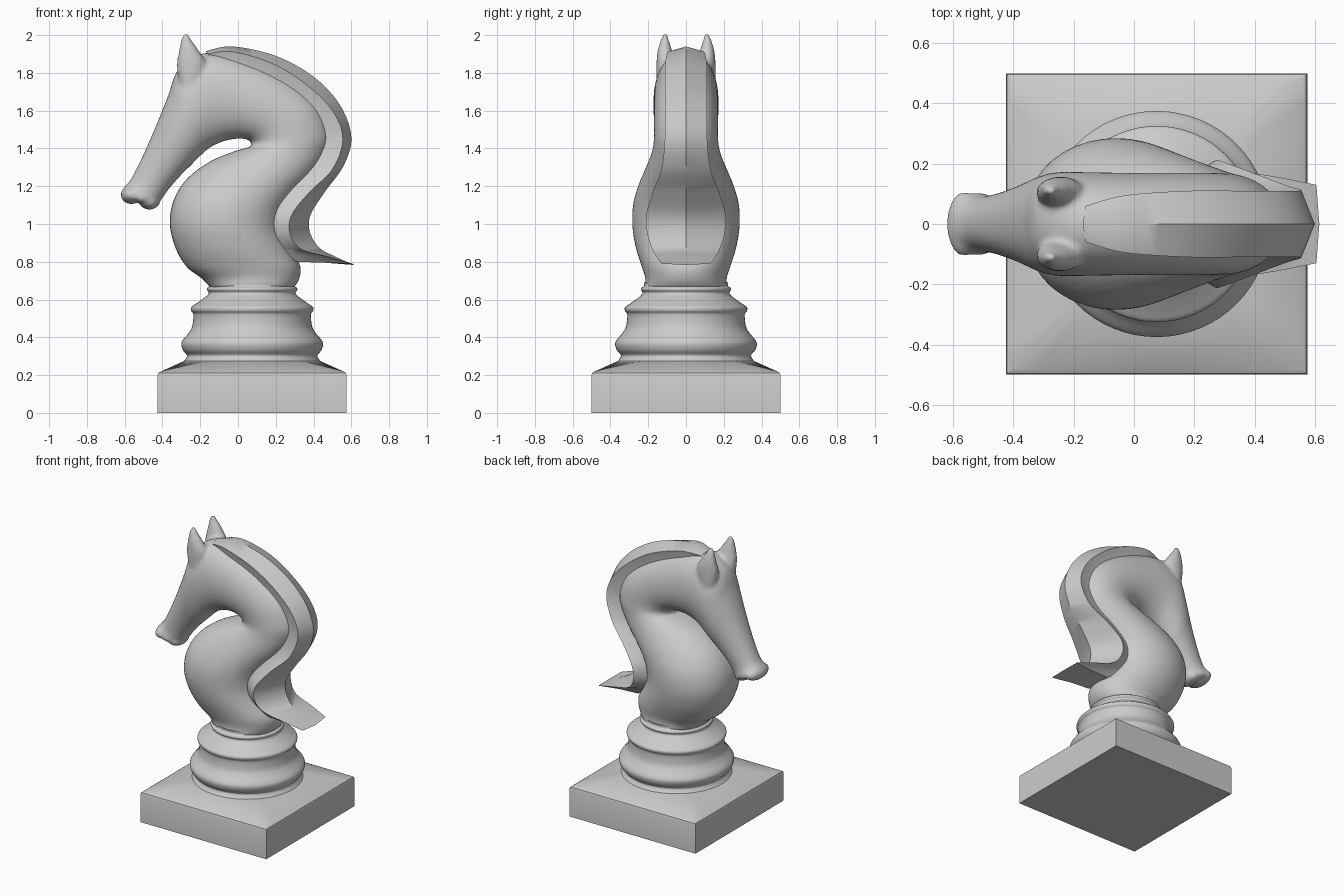
import bpy, bmesh
from math import sin, cos, pi, radians, copysign
from mathutils import Vector

if "Cube" in bpy.data.objects:
    bpy.data.objects.remove(bpy.data.objects["Cube"])


def smooth_rows(rows, steps):
    """Catmull-Rom interpolation through rows of numbers."""
    rows = [Vector(r) for r in rows]
    out = []
    for i in range(len(rows) - 1):
        p0, p1, p2 = rows[max(i - 1, 0)], rows[i], rows[i + 1]
        p3 = rows[min(i + 2, len(rows) - 1)]
        for k in range(steps):
            t = k / steps
            out.append(0.5 * (2 * p1 + (p2 - p0) * t + (2 * p0 - 5 * p1 + 4 * p2 - p3) * t * t
                              + (3 * p1 - 3 * p2 + p3 - p0) * t ** 3))
    return out + [rows[-1]]


def loft(name, rings, angle=30):
    """Skin closed rings of equal length and cap both ends."""
    bm = bmesh.new()
    loops = [[bm.verts.new(p) for p in ring] for ring in rings]
    n = len(loops[0])
    for a, b in zip(loops, loops[1:]):
        for i in range(n):
            j = (i + 1) % n
            bm.faces.new((a[i], a[j], b[j], b[i]))
    bm.faces.new(loops[0])
    bm.faces.new(loops[-1])
    bmesh.ops.recalc_face_normals(bm, faces=bm.faces)
    me = bpy.data.meshes.new(name)
    bm.to_mesh(me)
    bm.free()
    ob = bpy.data.objects.new(name, me)
    bpy.context.collection.objects.link(ob)
    select([ob])
    bpy.ops.object.shade_smooth_by_angle(angle=radians(angle))
    return ob


def select(obs):
    bpy.ops.object.select_all(action='DESELECT')
    for ob in obs:
        ob.select_set(True)
    bpy.context.view_layer.objects.active = obs[0]


CX = 0.075  # axis of the base


def round_ring(r, z, square=0, n=64):
    pts = []
    for i in range(n):
        a = 2 * pi * i / n
        c, s = cos(a), sin(a)
        k = r * (1 + square * (1 / max(abs(c), abs(s)) - 1))
        pts.append((CX + k * c, k * s, z))
    return pts


# Square plinth, sloping up to a round foot
loft("plinth", [round_ring(*r) for r in (
    (.5, 0, 1), (.5, .2, 1), (.496, .212, 1), (.482, .22, 1), (.36, .275, 0))])

# Turned pedestal
profile = smooth_rows([(.37, .265), (.353, .285), (.345, .305), (.365, .33), (.375, .36), (.368, .385),
                       (.335, .425), (.317, .46), (.311, .52), (.323, .54), (.322, .56),
                       (.29, .583), (.24, .62), (.23, .637), (.239, .65), (.237, .662), (.222, .672),
                       (.222, .69)], 4)
loft("pedestal", [round_ring(r, z) for r, z in profile], 50)

# Chest, neck and head: front point (x, z), back point (x, z), half width
body_rows = [
    (-.145, .66, .295, .66, .222), (-.19, .71, .325, .71, .215), (-.27, .77, .33, .78, .235),
    (-.33, .87, .28, .87, .265), (-.362, 1.0, .24, .97, .284), (-.34, 1.13, .26, 1.08, .28),
    (-.27, 1.24, .33, 1.18, .25), (-.15, 1.33, .41, 1.27, .212), (-.02, 1.385, .47, 1.37, .182),
    (.07, 1.412, .49, 1.48, .17), (.055, 1.445, .42, 1.64, .17), (0, 1.452, .24, 1.78, .17),
    (-.07, 1.44, 0, 1.88, .17), (-.14, 1.41, -.18, 1.905, .172), (-.19, 1.37, -.315, 1.82, .172),
    (-.25, 1.31, -.37, 1.68, .158), (-.31, 1.25, -.43, 1.53, .13), (-.37, 1.18, -.5, 1.37, .105),
    (-.405, 1.13, -.565, 1.24, .094), (-.44, 1.1, -.605, 1.19, .105),
    (-.475, 1.1, -.6, 1.15, .095)]


def body_ring(fx, fz, bx, bz, w, n=40):
    pts = []
    for i in range(n):
        a = 2 * pi * i / n
        c, s = cos(a), copysign(abs(sin(a)) ** .88, sin(a))
        pts.append(((fx + bx) / 2 + c * (fx - bx) / 2, s * w, (fz + bz) / 2 + c * (fz - bz) / 2))
    return pts


parts = [loft("horse_body", [body_ring(*r) for r in smooth_rows(body_rows, 4)])]

# Ears: x, y, z, radius x, radius y
ear_rows = smooth_rows([(-.25, .1, 1.72, .06, .055), (-.245, .105, 1.84, .08, .052),
                        (-.26, .112, 1.92, .052, .038), (-.275, .112, 1.98, .026, .02),
                        (-.275, .11, 2.012, .01, .009)], 4)
for side in (-1, 1):
    parts.append(loft("ear", [[(x + rx * cos(2 * pi * i / 20), side * y + ry * sin(2 * pi * i / 20), z)
                               for i in range(20)] for x, y, z, rx, ry in ear_rows]))

# Upper lip and chin
for loc, size in (((-.565, 0, 1.155), (.056, .108, .05)), ((-.468, 0, 1.118), (.055, .09, .042))):
    bpy.ops.mesh.primitive_uv_sphere_add(segments=32, ring_count=16, radius=1, location=loc)
    lip = bpy.context.object
    lip.scale = size
    bpy.ops.object.transform_apply(location=True, scale=True)
    parts.append(lip)

# Blend the body parts into one smooth skin
select(parts)
bpy.ops.object.join()
horse = bpy.context.object
remesh = horse.modifiers.new("blend", 'REMESH')
remesh.mode = 'VOXEL'
remesh.voxel_size = .011
remesh.use_smooth_shade = True
soften = horse.modifiers.new("soften", 'SMOOTH')
soften.factor = .5
soften.iterations = 8

# Mane: ridge (x, z), edge (x, z), edge half width, root (x, z)
mane_rows = [
    (-.17, 1.915, -.16, 1.90, .06, -.12, 1.82), (-.03, 1.94, -.03, 1.912, .095, -.05, 1.78),
    (.2, 1.89, .18, 1.85, .11, .1, 1.74), (.4, 1.78, .36, 1.74, .11, .24, 1.64),
    (.54, 1.63, .5, 1.6, .11, .36, 1.53), (.6, 1.46, .555, 1.45, .112, .4, 1.43),
    (.56, 1.31, .5, 1.29, .13, .36, 1.32), (.46, 1.17, .38, 1.17, .175, .25, 1.2),
    (.385, 1.05, .285, 1.05, .21, .15, 1.08), (.38, .96, .275, .95, .205, .13, .98),
    (.43, .875, .33, .87, .18, .17, .9), (.52, .825, .47, .828, .157, .25, .84),
    (.615, .783, .605, .79, .13, .31, .8)]
rings = []
for bx, bz, ex, ez, m, rx, rz in smooth_rows(mane_rows, 6):
    half = [(rx, .75 * m, rz), ((rx + ex) / 2, .8 * m, (rz + ez) / 2), (ex, m, ez)]
    rings.append(half + [(bx, 0, bz)] + [(x, -y, z) for x, y, z in reversed(half)])
loft("mane", rings, 35)
